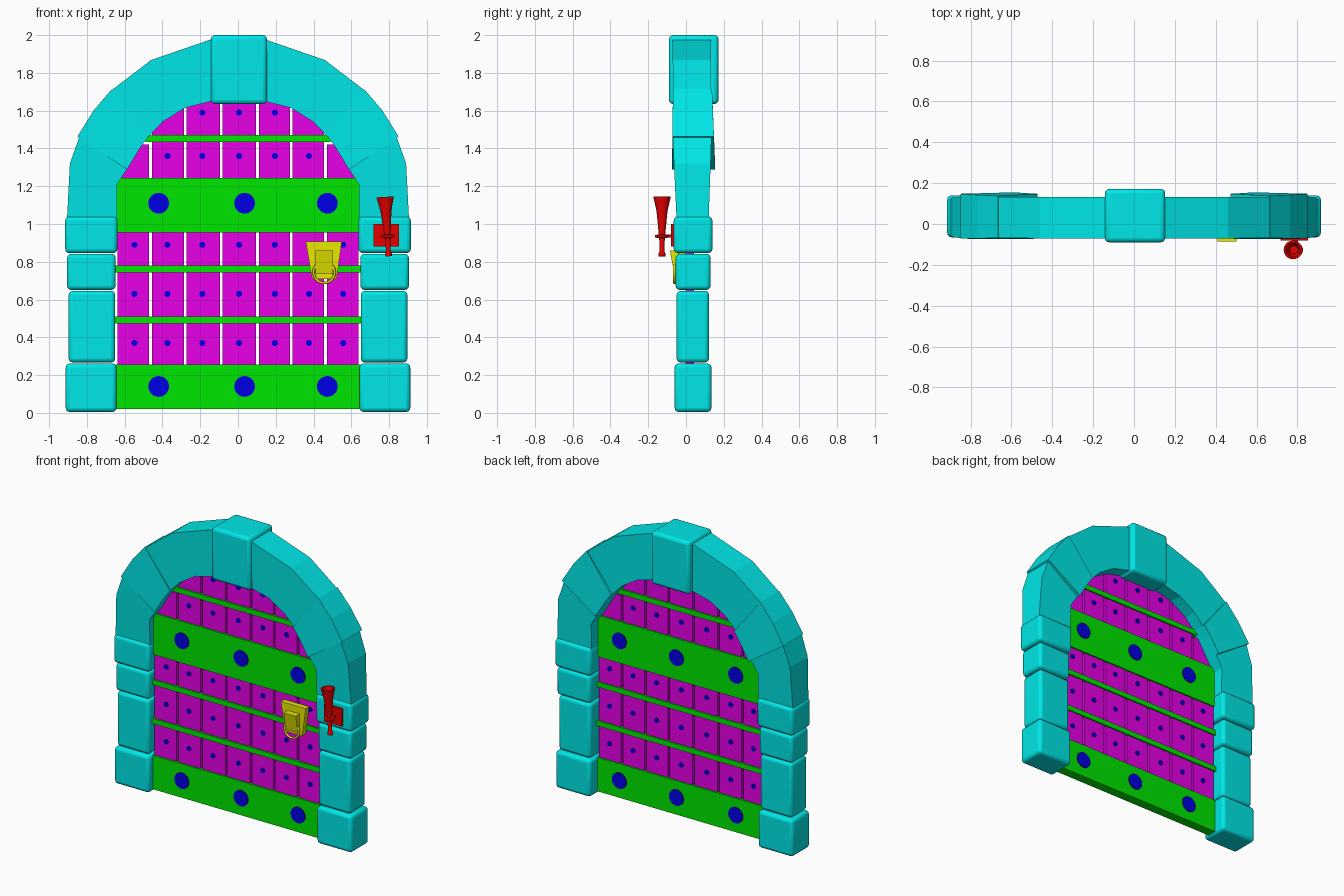
import bpy, bmesh, math
from mathutils import Matrix

cube = bpy.data.objects.get("Cube")
if cube:
    bpy.data.objects.remove(cube, do_unlink=True)


def material(name, rgb):
    m = bpy.data.materials.new(name)
    m.use_nodes = True
    m.diffuse_color = (*rgb, 1)
    m.node_tree.nodes["Principled BSDF"].inputs["Base Color"].default_value = (*rgb, 1)
    return m


HI, LO = 0.8, 0.0
stone = material("cyan stone", (LO, HI, HI))
wood = material("magenta wood", (HI, LO, HI))
band = material("green band", (LO, HI, LO))
bolt = material("blue bolt", (LO, LO, HI))
red = material("red torch", (HI, LO, LO))
yellow = material("yellow latch", (HI, HI, LO))


def finish(name, bm, mat, bevel=0, smooth=False):
    bmesh.ops.recalc_face_normals(bm, faces=bm.faces)
    me = bpy.data.meshes.new(name)
    bm.to_mesh(me)
    bm.free()
    me.materials.append(mat)
    ob = bpy.data.objects.new(name, me)
    bpy.context.collection.objects.link(ob)
    if bevel:
        mod = ob.modifiers.new("rounded edges", "BEVEL")
        mod.width, mod.segments = bevel, 3
    if bevel or smooth:
        bpy.ops.object.select_all(action="DESELECT")
        ob.select_set(True)
        bpy.context.view_layer.objects.active = ob
        bpy.ops.object.shade_smooth_by_angle(angle=math.radians(35))
    return ob


def prism(name, outline, y0, y1, mat, bevel=0):
    """Extrude an x-z outline from y0 to y1."""
    bm = bmesh.new()
    front = bm.faces.new([bm.verts.new((x, y0, z)) for x, z in outline])
    back = bmesh.ops.extrude_face_region(bm, geom=[front])["geom"]
    for v in back:
        if isinstance(v, bmesh.types.BMVert):
            v.co.y = y1
    return finish(name, bm, mat, bevel)


def box(name, x0, x1, y0, y1, z0, z1, mat, bevel=0):
    return prism(name, [(x0, z0), (x1, z0), (x1, z1), (x0, z1)], y0, y1, mat, bevel)


def lean(ob, y_split, front, back, z0, z1):
    """Shift front and back faces in y, growing from height z0 to z1."""
    for v in ob.data.vertices:
        t = min(max((v.co.z - z0) / (z1 - z0), 0), 1)
        v.co.y += t * (front if v.co.y < y_split else back)


def bolts(name, places, radius, y0, y1):
    """Discs showing on both sides of the door."""
    bm = bmesh.new()
    for x, z in places:
        m = Matrix.Translation((x, (y0 + y1) / 2, z)) @ Matrix.Rotation(math.pi / 2, 4, "X")
        bmesh.ops.create_cone(bm, cap_ends=True, segments=24, radius1=radius,
                              radius2=radius, depth=y1 - y0, matrix=m)
    finish(name, bm, bolt, smooth=True)


def lathe(name, profile, centre, mat, steps=20):
    """Spin an (r, z) profile about a vertical axis."""
    bm = bmesh.new()
    vs = [bm.verts.new((r, 0, z)) for r, z in profile]
    es = [bm.edges.new(p) for p in zip(vs, vs[1:])]
    bmesh.ops.spin(bm, geom=vs + es, cent=(0, 0, 0), axis=(0, 0, 1),
                   angle=math.tau, steps=steps)
    bmesh.ops.remove_doubles(bm, verts=bm.verts, dist=0.0005)
    ob = finish(name, bm, mat, smooth=True)
    ob.location = centre
    return ob


# Stone frame, both sides
blocks = [(0.643, 0.912, -0.06, 0.135, 0.005, 0.262),
          (0.65, 0.897, -0.05, 0.122, 0.267, 0.646),
          (0.648, 0.905, -0.055, 0.13, 0.651, 0.842),
          (0.638, 0.915, -0.065, 0.14, 0.846, 1.04)]
# name, front, back, front and back lean over a height range, outline
arch = [("arch_lower_stone", -0.05, 0.12, (-0.02, 0.015, 1.03, 1.45),
         [(0.64, 1.03), (0.905, 1.03), (0.89, 1.32), (0.84, 1.46),
          (0.588, 1.29), (0.64, 1.21)]),
        ("arch_middle_stone", -0.074, 0.155, (0.005, -0.017, 1.3, 1.7),
         [(0.588, 1.288), (0.85, 1.463), (0.765, 1.60), (0.667, 1.715),
          (0.473, 1.465), (0.52, 1.40)]),
        ("arch_upper_stone", -0.064, 0.132, (-0.008, 0, 1.5, 1.95),
         [(0.473, 1.463), (0.667, 1.71), (0.46, 1.868), (0.12, 1.985),
          (0.12, 1.655), (0.28, 1.615), (0.40, 1.54)])]
for side, s in (("left", 1), ("right", -1)):
    for i, (x0, x1, y0, y1, z0, z1) in enumerate(blocks):
        box(f"pillar_block_{i + 1}_{side}", s * x0, s * x1, y0, y1, z0, z1, stone, 0.022)
    for name, y0, y1, tilt, pts in arch:
        ob = prism(f"{name}_{side}", [(s * x, z) for x, z in pts], y0, y1, stone)
        lean(ob, 0, *tilt)
box("keystone", -0.143, 0.153, -0.09, 0.172, 1.635, 2.0, stone, 0.022)

# Door planks with narrow gaps
gaps = [-0.645, -0.463, -0.279, -0.088, 0.103, 0.281, 0.463, 0.645]
tops = [1.42, 1.62, 1.68, 1.69, 1.68, 1.62, 1.42]
for i, (x0, x1, top) in enumerate(zip(gaps, gaps[1:], tops)):
    box(f"plank_{i + 1}", x0 + 0.007, x1 - 0.007, -0.003, 0.042, 0.03, top, wood)

# Cross bands
for name, z0, z1 in (("bottom_band", 0.02, 0.255), ("middle_band", 0.955, 1.243)):
    box(name, -0.645, 0.645, -0.014, 0.052, z0, z1, band)
for i, (z, half) in enumerate(((0.492, 0.65), (0.762, 0.65), (1.452, 0.49))):
    box(f"thin_band_{i + 1}", -half, half, -0.014, 0.052, z - 0.018, z + 0.018, band)

# Bolts
bolts("large_bolts", [(x, z) for x in (-0.42, 0.035, 0.473) for z in (0.14, 1.11)],
      0.055, -0.021, 0.059)
columns = [-0.548, -0.374, -0.189, 0.006, 0.195, 0.376, 0.557]
small = [(x, z) for z, skip in ((0.37, 0), (0.63, 0), (0.89, 0), (1.36, 1), (1.59, 2))
         for x in columns[skip:7 - skip]]
bolts("small_bolts", small, 0.016, -0.01, 0.049)

# Latch: tapered plate, wedge-shaped boss and pull ring
prism("latch_plate", [(0.358, 0.908), (0.55, 0.908), (0.522, 0.71), (0.392, 0.71)],
      -0.042, -0.005, yellow)
boss = box("latch_boss", 0.41, 0.503, -0.062, -0.03, 0.735, 0.86, yellow)
lean(boss, -0.05, -0.023, 0, 0.735, 0.86)
bpy.ops.mesh.primitive_torus_add(major_radius=0.056, minor_radius=0.007, major_segments=32,
                                 minor_segments=8, location=(0.456, -0.062, 0.744),
                                 rotation=(math.pi / 2, 0, 0))
ring = bpy.context.object
ring.name = "latch_ring"
ring.data.materials.append(yellow)
bpy.ops.object.shade_smooth_by_angle(angle=math.radians(60))

# Torch on its wall bracket
box("torch_bracket", 0.718, 0.853, -0.08, -0.05, 0.88, 1.0, red)
box("torch_arm", 0.775, 0.803, -0.127, -0.07, 0.928, 0.944, red)
torch = lathe("torch", [(0, 0.0), (0.018, 0.0), (0.018, 0.015), (0.012, 0.03), (0.015, 0.096),
                        (0.036, 0.1), (0.036, 0.112), (0.017, 0.116), (0.029, 0.24),
                        (0.046, 0.315), (0.036, 0.315), (0.02, 0.25), (0, 0.25)],
              (0.798, -0.127, 0.829), red)
torch.rotation_euler.y = math.radians(-3.5)
